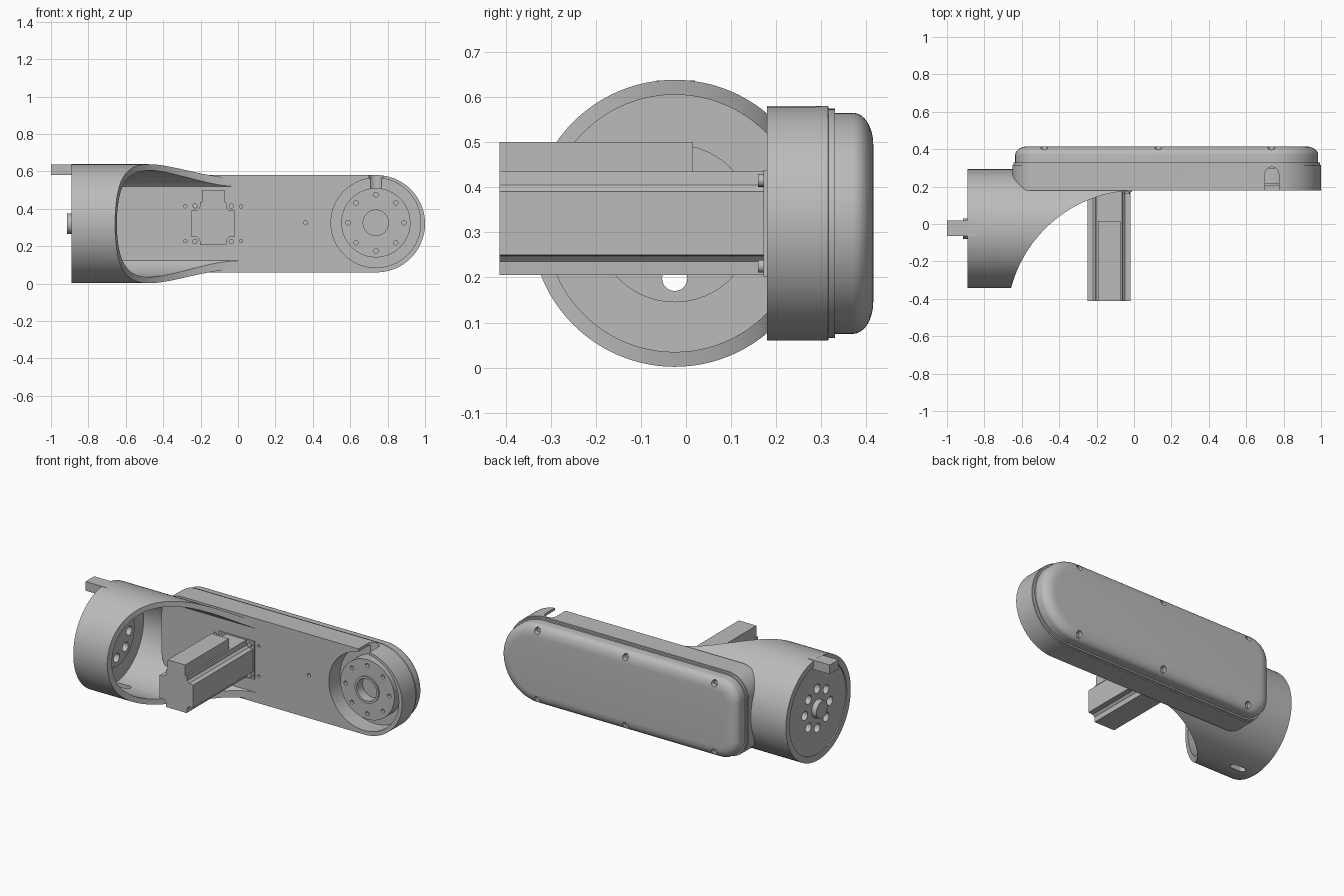
import bpy, bmesh, math
from mathutils import Matrix, Vector

if "Cube" in bpy.data.objects:
    bpy.data.objects.remove(bpy.data.objects["Cube"], do_unlink=True)

grey = bpy.data.materials.new("machined grey")
grey.use_nodes = True
grey.diffuse_color = (0.5, 0.5, 0.5, 1)
grey.node_tree.nodes["Principled BSDF"].inputs["Base Color"].default_value = (0.5, 0.5, 0.5, 1)

ROT = {"x": Matrix.Rotation(math.pi / 2, 4, "Y"),
       "y": Matrix.Rotation(-math.pi / 2, 4, "X"),
       "z": Matrix.Identity(4)}
MID = 0.32          # height of the arm's centre line
BARREL_Y = -0.025   # barrel axis
HUB_X = 0.737       # joint at the round end


def finish(name, bm):
    bmesh.ops.recalc_face_normals(bm, faces=bm.faces)
    mesh = bpy.data.meshes.new(name)
    bm.to_mesh(mesh)
    bm.free()
    mesh.materials.append(grey)
    ob = bpy.data.objects.new(name, mesh)
    bpy.context.scene.collection.objects.link(ob)
    return ob


def cyl(name, axis, centre, lo, hi, r, seg=32):
    """Cylinder from lo to hi on an axis; centre gives the other two coordinates."""
    bm = bmesh.new()
    pos = list(centre)
    pos.insert("xyz".index(axis), (lo + hi) / 2)
    bmesh.ops.create_cone(bm, cap_ends=True, segments=seg, radius1=r, radius2=r, depth=hi - lo,
                          matrix=Matrix.Translation(pos) @ ROT[axis])
    return finish(name, bm)


def box(name, lo, hi):
    bm = bmesh.new()
    lo, hi = Vector(lo), Vector(hi)
    bmesh.ops.create_cube(bm, size=1, matrix=Matrix.Translation((lo + hi) / 2)
                          @ Matrix.Diagonal((*(hi - lo), 1)))
    return finish(name, bm)


def loft(name, layers):
    """Skin a stack of (y, xz outline) layers and cap both ends."""
    bm = bmesh.new()
    rings = [[bm.verts.new((x, y, z)) for x, z in pts] for y, pts in layers]
    for a, b in zip(rings, rings[1:]):
        for i in range(len(a)):
            j = (i + 1) % len(a)
            bm.faces.new((a[i], a[j], b[j], b[i]))
    bm.faces.new(rings[0])
    bm.faces.new(rings[-1])
    return finish(name, bm)


def combine(ob, others, op="DIFFERENCE"):
    """Apply booleans to ob and remove the helper objects."""
    for other in others:
        mod = ob.modifiers.new("cut", "BOOLEAN")
        mod.operation, mod.solver, mod.object = op, "EXACT", other
        bpy.context.view_layer.update()
        mesh = bpy.data.meshes.new_from_object(ob.evaluated_get(bpy.context.evaluated_depsgraph_get()))
        ob.modifiers.clear()
        ob.data = mesh
        bpy.data.objects.remove(other, do_unlink=True)
    return ob


def outline(inset):
    """Arm outline: half round at +x, rounded corners at -x."""
    def arc(cx, cz, r, a0, a1, n):
        return [(cx + r * math.cos(math.radians(a0 + (a1 - a0) * i / n)),
                 cz + r * math.sin(math.radians(a0 + (a1 - a0) * i / n))) for i in range(n + 1)]
    half, rc = 0.26, 0.14
    cx, dz = -0.65 + rc, half - rc
    return (arc(0.74, MID, half - inset, -90, 90, 48)
            + arc(cx, MID + dz, rc - inset, 90, 180, 14)
            + arc(cx, MID - dz, rc - inset, 180, 270, 14))


def circle_points(cx, cy, r, n):
    return [(cx + r * math.sin(math.tau * i / n), cy - r * math.cos(math.tau * i / n)) for i in range(n)]


# Barrel: tube with an end wall, swept away on the front by a large round cut
AXIS = (BARREL_Y, MID)
barrel = cyl("barrel_housing", "x", AXIS, -0.89, 0.0, 0.318, 96)
combine(barrel, [cyl("c", "x", AXIS, -0.83, 0.3, 0.285, 96),
                 cyl("c", "z", (0.02, -0.52), -0.5, 1.2, 0.70, 160),
                 cyl("c", "x", AXIS, -1.1, -0.883, 0.28, 96)])
combine(barrel, [cyl("u", "x", AXIS, -0.86, -0.815, 0.175, 64)], "UNION")
combine(barrel, [cyl("c", "x", p, -1.1, -0.7, 0.028, 24) for p in circle_points(*AXIS, 0.122, 8)])
combine(barrel, [box("c", (-0.80, -0.045, -0.1), (-0.74, -0.005, 0.1)),
                 cyl("c", "z", (-0.80, BARREL_Y), -0.1, 0.1, 0.02),
                 cyl("c", "z", (-0.74, BARREL_Y), -0.1, 0.1, 0.02)])
cyl("end_boss", "x", AXIS, -0.915, -0.86, 0.055, 40)
box("locating_tab", (-1.0, -0.065, 0.58), (-0.85, 0.02, 0.637))

# Arm slab with a stepped seam, joint recess, cable notch and small holes
arm = loft("arm_slab", [(0.18, outline(0)), (0.315, outline(0)),
                        (0.316, outline(0.006)), (0.33, outline(0.006))])
MOTOR_X = -0.133
cuts = [cyl("c", "y", (HUB_X, 0.325), 0.1, 0.29, 0.24, 80),
        box("c", (0.70, 0.1, 0.45), (0.774, 0.268, 0.7)),
        cyl("c", "z", (HUB_X, 0.268), 0.45, 0.7, 0.037),
        cyl("c", "y", (0.36, 0.325), 0.1, 0.21, 0.011, 16)]
for sx in (-1, 1):
    for sz in (-1, 1):
        cuts.append(cyl("c", "y", (MOTOR_X + sx * 0.149, MID + sz * 0.093), 0.1, 0.21, 0.009, 12))
combine(arm, cuts)

# Rear cover with a rounded edge and sunk screws
cover = loft("rear_cover", [(0.325, outline(0.015)), (0.37, outline(0.015))]
             + [(0.37 + 0.045 * math.sin(a), outline(0.015 + 0.07 * (1 - math.cos(a))))
                for a in [math.pi / 2 * i / 8 for i in range(1, 9)]])
spots = [(x, MID + s * 0.212) for x in (-0.48, 0.13, 0.735) for s in (-1, 1)]
combine(cover, [cyl("c", "y", p, 0.38, 0.5, 0.019, 20) for p in spots])
for i, p in enumerate(spots):
    cyl(f"cover_screw_{i + 1}", "y", p, 0.37, 0.39, 0.013, 16)

# Joint disc: bolt circle, raised collar and bore
HUB = (HUB_X, 0.325)
hub = cyl("joint_disc", "y", HUB, 0.215, 0.30, 0.185, 72)
combine(hub, [cyl("u", "y", HUB, 0.207, 0.25, 0.082, 48)], "UNION")
combine(hub, [cyl("c", "y", HUB, 0.1, 0.265, 0.068, 48)]
        + [cyl("c", "y", p, 0.1, 0.235, 0.012, 16) for p in circle_points(*HUB, 0.15, 8)])

# Motor: square body with notched corners, mounting plate, screws and connector
corner = [(0.115, 0.07), (0.085, 0.072), (0.072, 0.085), (0.07, 0.115)]
profile = []
for sx, sz in ((1, 1), (-1, 1), (-1, -1), (1, -1)):
    pts = corner if sx * sz > 0 else corner[::-1]
    profile += [(MOTOR_X + sx * x, MID + sz * z) for x, z in pts]
loft("motor_body", [(-0.413, profile), (0.19, profile)])
box("motor_plate", (MOTOR_X - 0.122, 0.172, MID - 0.118), (MOTOR_X + 0.122, 0.19, MID + 0.118))
for i, (sx, sz) in enumerate(((1, 1), (-1, 1), (-1, -1), (1, -1))):
    cyl(f"motor_screw_{i + 1}", "y", (MOTOR_X + sx * 0.097, MID + sz * 0.095), 0.16, 0.18, 0.014, 16)
box("motor_connector", (-0.193, -0.413, 0.42), (-0.073, 0.015, 0.50))

# Smooth the round faces and keep machined edges sharp
for ob in bpy.context.scene.objects:
    ob.select_set(ob.type == "MESH")
bpy.context.view_layer.objects.active = arm
bpy.ops.object.shade_smooth_by_angle(angle=math.radians(28))
